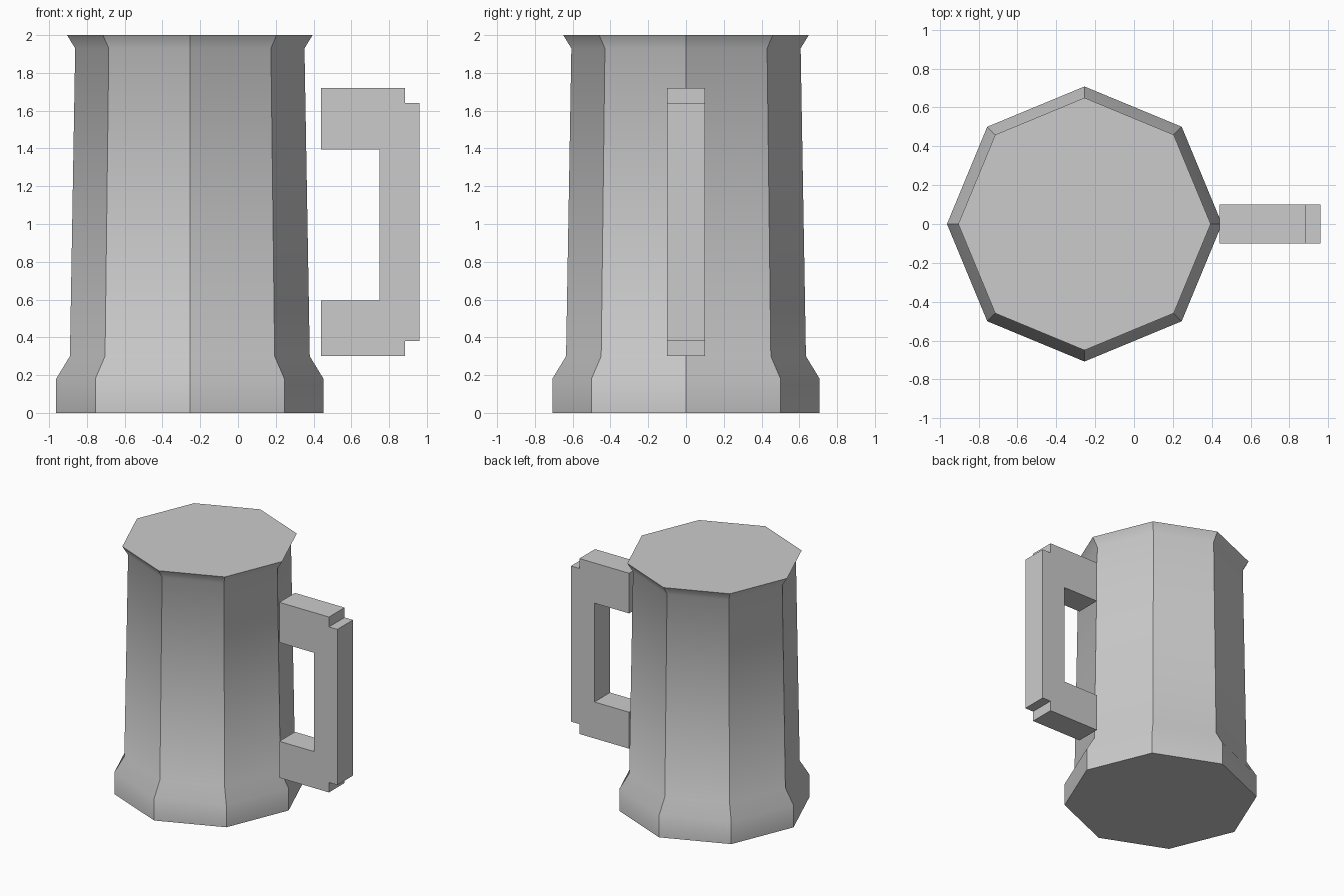
import bpy, bmesh, math

if "Cube" in bpy.data.objects:
    bpy.data.objects.remove(bpy.data.objects["Cube"])

def make_object(name, bm):
    bmesh.ops.recalc_face_normals(bm, faces=bm.faces)
    mesh = bpy.data.meshes.new(name)
    bm.to_mesh(mesh)
    bm.free()
    obj = bpy.data.objects.new(name, mesh)
    bpy.context.collection.objects.link(obj)
    return obj

# Mug body: octagonal rings (radius, height), closed at base and top
SIDES, CENTRE_X = 8, -0.255
profile = [(0.708, 0), (0.708, 0.18), (0.635, 0.30), (0.607, 1.93), (0.65, 2.0)]
bm = bmesh.new()
rings = []
for r, z in profile:
    angles = [2 * math.pi * i / SIDES for i in range(SIDES)]
    rings.append([bm.verts.new((CENTRE_X + r * math.cos(a), r * math.sin(a), z)) for a in angles])
for low, high in zip(rings, rings[1:]):
    for i in range(SIDES):
        j = (i + 1) % SIDES
        bm.faces.new((low[i], low[j], high[j], high[i]))
bm.faces.new(rings[0][::-1])
bm.faces.new(rings[-1])
body = make_object("mug_body", bm)

# Soft transitions up the wall, crisp corners between the eight sides
bpy.context.view_layer.objects.active = body
body.select_set(True)
bpy.ops.object.shade_smooth_by_angle(angle=math.radians(35))
body.select_set(False)

# Handle: stepped C outline extruded across its width
outline = [(0.44, 0.30), (0.885, 0.30), (0.885, 0.38), (0.96, 0.38),
           (0.96, 1.64), (0.885, 1.64), (0.885, 1.72), (0.44, 1.72),
           (0.44, 1.395), (0.75, 1.395), (0.75, 0.595), (0.44, 0.595)]
bm = bmesh.new()
side = bm.faces.new([bm.verts.new((x, -0.10, z)) for x, z in outline])
extruded = bmesh.ops.extrude_face_region(bm, geom=[side], use_keep_orig=True)
bmesh.ops.translate(bm, vec=(0, 0.20, 0),
                    verts=[v for v in extruded["geom"] if isinstance(v, bmesh.types.BMVert)])
make_object("handle", bm)
